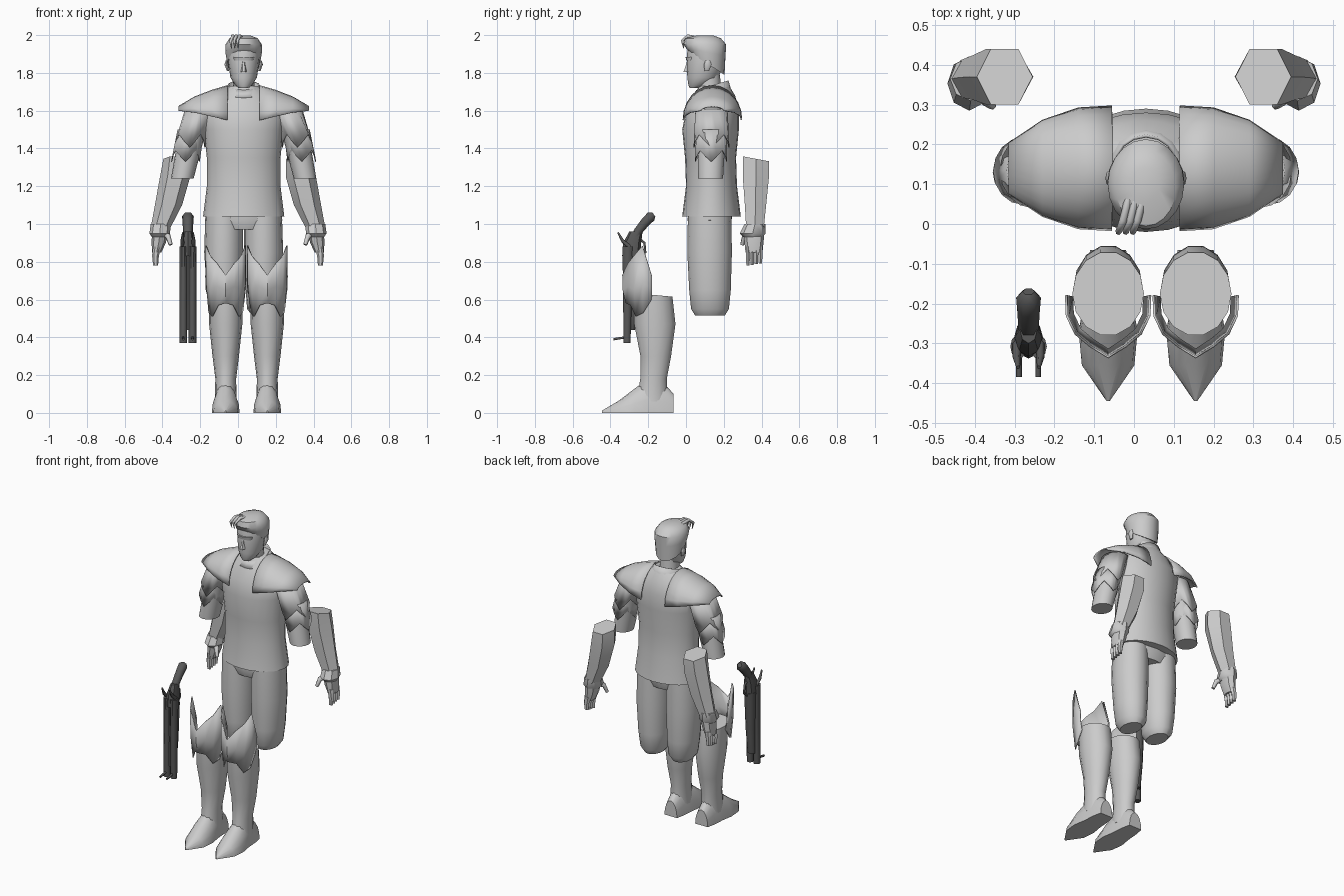
import bpy, bmesh
from math import sin, cos, pi, radians

cube = bpy.data.objects.get("Cube")
if cube:
    bpy.data.objects.remove(cube, do_unlink=True)


def material(name, value):
    mat = bpy.data.materials.new(name)
    mat.use_nodes = True
    colour = (value, value, value, 1)
    mat.diffuse_color = colour
    mat.node_tree.nodes["Principled BSDF"].inputs["Base Color"].default_value = colour
    return mat


GREY = material("light grey", .6)
DARK = material("dark gunmetal", .1)
SIDES = (("left", 1), ("right", -1))
BODY_X = .03


def skin(name, rings, mat=GREY, closed=True, caps=True, thick=0):
    """Join rows of points with quads."""
    bm = bmesh.new()
    rows = [[bm.verts.new(p) for p in ring] for ring in rings]
    count = len(rows[0])
    for low, high in zip(rows, rows[1:]):
        for i in range(count if closed else count - 1):
            j = (i + 1) % count
            bm.faces.new((low[i], low[j], high[j], high[i]))
    if caps and closed:
        bm.faces.new(rows[0])
        bm.faces.new(rows[-1])
    bmesh.ops.recalc_face_normals(bm, faces=bm.faces)
    mesh = bpy.data.meshes.new(name)
    bm.to_mesh(mesh)
    bm.free()
    mesh.materials.append(mat)
    for face in mesh.polygons:
        face.use_smooth = True
    mesh.set_sharp_from_angle(angle=radians(40))
    obj = bpy.data.objects.new(name, mesh)
    bpy.context.collection.objects.link(obj)
    if thick:
        mod = obj.modifiers.new("thickness", "SOLIDIFY")
        mod.thickness = thick
    return obj


def ring(x, y, z, rx, ry, tilt=0, zig=0, count=16):
    """Ellipse; tilt raises the back, zig makes pointed tips."""
    angles = [2 * pi * i / count for i in range(count)]
    return [(x + rx * cos(a), y + ry * sin(a), z + tilt * sin(a) - zig * cos(4 * a))
            for a in angles]


def loft(name, rows, x=0, side=1, count=16, **options):
    """Stack of ellipses; the first value of each row is the offset from x."""
    rings = [ring(x + side * r[0], *r[1:], count=count) for r in rows]
    return skin(name, rings, **options)


def tube(name, points, radius, mat=GREY, sizes=None):
    curve = bpy.data.curves.new(name, "CURVE")
    curve.dimensions = "3D"
    curve.bevel_depth = radius
    curve.bevel_resolution = 1
    curve.use_fill_caps = True
    spline = curve.splines.new("POLY")
    spline.points.add(len(points) - 1)
    for i, p in enumerate(points):
        spline.points[i].co = (*p, 1)
        spline.points[i].radius = sizes[i] if sizes else 1
    curve.materials.append(mat)
    obj = bpy.data.objects.new(name, curve)
    bpy.context.collection.objects.link(obj)


# Torso, neck and collar
loft("tunic", [(0, .135, 1.04, .215, .155), (0, .135, 1.2, .195, .135),
               (0, .13, 1.35, .195, .135), (0, .13, 1.5, .21, .15),
               (0, .14, 1.6, .22, .14), (0, .15, 1.68, .15, .11),
               (0, .15, 1.73, .08, .08)], BODY_X, count=24)
loft("neck", [(0, .13, 1.64, .06, .06), (0, .12, 1.79, .055, .06)], BODY_X)
loft("collar", [(0, .14, 1.67, .11, .11), (0, .14, 1.735, .085, .085, .025)],
     BODY_X, caps=False, thick=.008)

# Head
loft("head", [(0, .045, 1.72, .025, .025), (0, .065, 1.735, .045, .052),
              (0, .09, 1.775, .07, .083), (0, .1, 1.84, .08, .095),
              (0, .105, 1.9, .086, .1), (0, .105, 1.95, .08, .09)], BODY_X)
loft("hair", [(0, .11, 1.85, .087, .094, -.06), (0, .105, 1.91, .097, .104, -.02),
              (0, .1, 1.95, .096, .113), (0, .09, 1.983, .075, .095),
              (0, .1, 1.998, .035, .045)], BODY_X, count=20)
loft("nose", [(0, .005, 1.805, .016, .022), (0, .01, 1.82, .013, .02),
              (0, .018, 1.87, .008, .012)], BODY_X, count=6)
loft("brow", [(0, .03, 1.865, .05, .028), (0, .03, 1.885, .055, .033)], BODY_X)
for k in range(3):
    x = -.035 + .018 * k
    tube("hair_strand", [(x + .02, .06, 1.985), (x + .008, .01, 1.995),
                         (x - .004, -.02, 1.97), (x, -.012, 1.93)],
         .01, sizes=[1, 1, .8, .2])

# Hips
loft("trouser_hips", [(0, .125, .97, .15, .1), (0, .125, 1.02, .205, .117),
                      (0, .13, 1.1, .19, .115)], BODY_X)

for label, s in SIDES:
    loft(label + "_ear", [(.083, .11, 1.81, .006, .012), (.092, .115, 1.845, .01, .02),
                          (.09, .115, 1.865, .005, .012)], BODY_X, s, 8)

    # Shoulder pad: arches that shrink towards the tip
    arches = []
    for dx, low, top, depth in ((.085, 1.55, 1.735, .158), (.17, 1.57, 1.71, .153),
                                (.26, 1.59, 1.675, .122), (.345, 1.6, 1.625, .065)):
        arches.append([(BODY_X + s * dx, .14 - depth * cos(pi * i / 12),
                        low + (top - low) * sin(pi * i / 12)) for i in range(13)])
    skin(label + "_shoulder_pad", arches, closed=False, thick=.008)

    # Upper arm with overlapping pointed plates
    loft(label + "_sleeve", [(.22, .135, 1.62, .08, .075), (.275, .135, 1.47, .07, .075),
                             (.325, .13, 1.24, .06, .066)], BODY_X, s)
    loft(label + "_upper_arm_plate", [(.23, .135, 1.61, .08, .085),
                                      (.285, .135, 1.44, .082, .095, 0, .035)],
         BODY_X, s, caps=False, thick=.005)
    loft(label + "_lower_arm_plate", [(.28, .135, 1.5, .07, .08),
                                      (.308, .133, 1.36, .076, .085, 0, .03)],
         BODY_X, s, caps=False, thick=.005)

    # Forearm and hand
    loft(label + "_forearm", [(.325, .37, 1.345, .07, .08, -.015), (.333, .37, 1.25, .08, .08),
                              (.368, .368, 1.1, .072, .065), (.41, .365, .98, .052, .054)],
         0, s, 6)
    loft(label + "_cuff", [(.41, .365, 1.0, .052, .055), (.414, .353, .95, .055, .068),
                           (.415, .355, .93, .04, .05)], 0, s, 8)
    loft(label + "_palm", [(.413, .36, .95, .042, .055), (.42, .36, .9, .038, .05),
                           (.43, .36, .85, .024, .045)], 0, s, 8)
    for k in range(4):
        y = .328 + .022 * k
        loft(label + "_finger", [(.428, y, .88, .022, .013), (.437, y, .83, .018, .012),
                                 (.436, y, .78 + .004 * k, .013, .01)], 0, s, 6)
    tube(label + "_thumb", [(s * .4, .34, .95), (s * .37, .31, .935),
                            (s * .356, .297, .89)], .015, sizes=[1, 1, .7])

    # Trouser leg, closed below the knee
    loft(label + "_trouser_leg", [(.103, .125, 1.04, .1, .115), (.106, .125, .85, .103, .118),
                                  (.103, .127, .65, .092, .11), (.1, .127, .55, .082, .1),
                                  (.1, .127, .515, .055, .078)], BODY_X, s)

    # Boot shaft
    bx = .045
    loft(label + "_boot_shaft", [(.11, -.178, .06, .058, .085), (.11, -.172, .18, .055, .072),
                                 (.11, -.16, .3, .07, .083), (.11, -.165, .47, .088, .112),
                                 (.11, -.175, .625, .09, .106, -.01)], bx, s, 14)
    # Pointed foot: flat-soled arches running forward
    foot = []
    for y, wide, tall in ((-.065, .045, .1), (-.12, .056, .16), (-.2, .062, .18),
                          (-.27, .074, .13), (-.355, .066, .065), (-.445, .004, .012)):
        foot.append([(bx + s * .11 + wide * cos(pi * i / 8), y, tall * sin(pi * i / 8))
                     for i in range(9)])
    skin(label + "_foot", foot)
    # Knee guard: curved plate with high pointed wings and a notched lower edge
    tops = (.73, .79, .83, .885, .72)
    lows = (.58, .57, .51, .53, .6)
    rows = []
    for t, swell in ((0, .88), (.45, 1), (1, 1.02)):
        row = []
        for k in range(-4, 5):
            a = radians(25 * k)
            depth = .118 + (.017 if k == 0 else 0)
            z = lows[abs(k)] + t * (tops[abs(k)] - lows[abs(k)])
            row.append((bx + s * .11 + .108 * swell * sin(a),
                        -.2 - depth * swell * cos(a), z))
        rows.append(row)
    skin(label + "_knee_guard", rows, closed=False, thick=.006)

# Double-barrelled pistol, muzzles down
gx = -.265
for label, s in SIDES:
    loft("gun_barrel_" + label, [(.024, -.312, .37, .02, .02), (.024, -.312, .4, .02, .02),
                                 (.024, -.31, .6, .02, .024), (.024, -.308, .88, .022, .03)],
         gx, s, 10, mat=DARK)
    tube("gun_sight_" + label, [(gx + s * .024, -.32, .4), (gx + s * .024, -.384, .39)],
         .007, DARK)
    tube("gun_hammer_" + label, [(gx + s * .028, -.3, .88), (gx + s * .03, -.335, .91),
                                 (gx + s * .026, -.36, .955)], .01, DARK, [1.2, 1, .5])
loft("gun_forend", [(0, -.295, .44, .025, .025), (0, -.285, .6, .03, .033),
                    (0, -.28, .84, .035, .04)], gx, count=10, mat=DARK)
loft("gun_receiver", [(0, -.29, .83, .038, .048), (0, -.285, .9, .034, .048),
                      (0, -.265, .96, .022, .035)], gx, count=8, mat=DARK)
tube("gun_grip", [(gx, -.28, .9), (gx, -.255, .96), (gx, -.215, 1.01), (gx, -.185, 1.04),
                  (gx, -.17, 1.05)], .026, DARK, [1, 1, 1.1, 1.2, .6])
tube("gun_trigger_guard", [(gx, -.255, .93), (gx, -.22, .9), (gx, -.215, .85),
                           (gx, -.26, .815)], .007, DARK)
